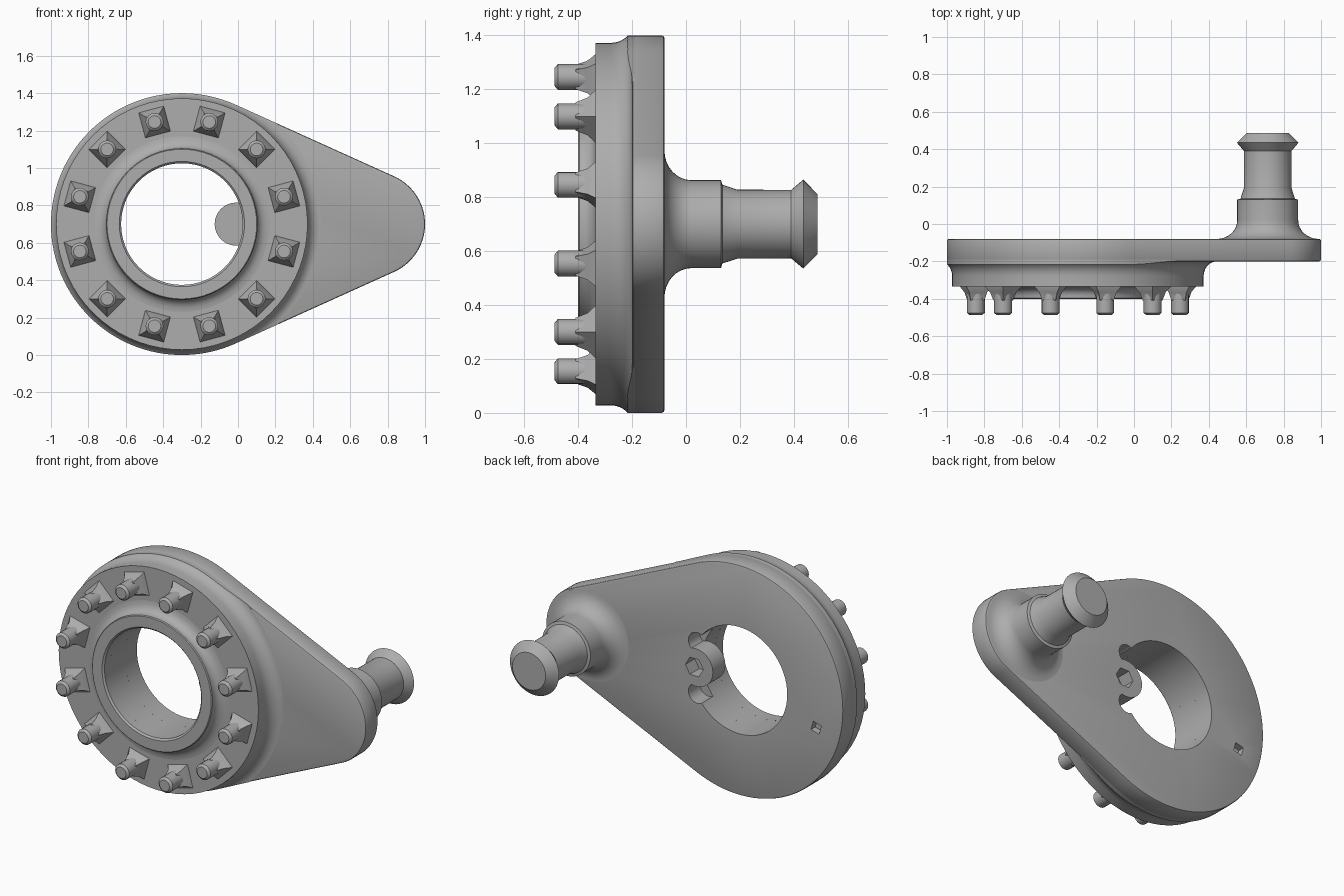
import bpy, bmesh
from math import sin, cos, pi, acos, radians

cube = bpy.data.objects.get("Cube")
if cube:
    bpy.data.objects.remove(cube, do_unlink=True)

grey = bpy.data.materials.new("plain_grey")
grey.use_nodes = True
colour = (0.42, 0.42, 0.42, 1)
grey.diffuse_color = colour
grey.node_tree.nodes["Principled BSDF"].inputs["Base Color"].default_value = colour

MID = 0.70           # height of both axes
HUB_X, HUB_R = -0.30, 0.70
PIN_X, PIN_R = 0.72, 0.28
BACK, FACE, RIM = -0.08, -0.20, -0.335


def finish(name, bm):
    bmesh.ops.remove_doubles(bm, verts=bm.verts, dist=1e-5)
    bmesh.ops.recalc_face_normals(bm, faces=bm.faces)
    mesh = bpy.data.meshes.new(name)
    bm.to_mesh(mesh)
    bm.free()
    obj = bpy.data.objects.new(name, mesh)
    obj.data.materials.append(grey)
    bpy.context.collection.objects.link(obj)
    return obj


def lathe(name, profile, x, z, sides, ring=False, turn=0.0):
    """Revolve (radius, y) points about an axis parallel to y."""
    bm = bmesh.new()
    rows = [[bm.verts.new((x + r * cos(turn + 2 * pi * i / sides), y,
                           z + r * sin(turn + 2 * pi * i / sides)))
             for i in range(sides)] for r, y in profile]
    pairs = list(zip(rows, rows[1:]))
    if ring:
        pairs.append((rows[-1], rows[0]))
    else:
        bm.faces.new(rows[0])
        bm.faces.new(rows[-1])
    for a, b in pairs:
        for i in range(sides):
            j = (i + 1) % sides
            bm.faces.new((a[i], a[j], b[j], b[i]))
    return finish(name, bm)


def teardrop(name, y0, y1):
    """Big and small circle joined by their tangents, extruded along y."""
    phi = acos((HUB_R - PIN_R) / (PIN_X - HUB_X))
    pts = []
    for cx, r, start, end, n in ((HUB_X, HUB_R, phi, 2 * pi - phi, 72),
                                 (PIN_X, PIN_R, -phi, phi, 28)):
        for i in range(n + 1):
            a = start + (end - start) * i / n
            pts.append((cx + r * cos(a), MID + r * sin(a)))
    bm = bmesh.new()
    front = [bm.verts.new((x, y0, z)) for x, z in pts]
    back = [bm.verts.new((x, y1, z)) for x, z in pts]
    bm.faces.new(front)
    bm.faces.new(back)
    for i in range(len(pts)):
        j = (i + 1) % len(pts)
        bm.faces.new((front[i], front[j], back[j], back[i]))
    return finish(name, bm)


def apply(obj, mod):
    bpy.ops.object.select_all(action='DESELECT')
    bpy.context.view_layer.objects.active = obj
    obj.select_set(True)
    bpy.ops.object.modifier_apply(modifier=mod.name)


def boolean(obj, tool, operation):
    mod = obj.modifiers.new("bool", 'BOOLEAN')
    mod.operation, mod.object, mod.solver = operation, tool, 'EXACT'
    apply(obj, mod)
    bpy.data.objects.remove(tool, do_unlink=True)


def rod(r, y0, y1, x, z, sides=32, turn=0.0):
    return lathe("tool", [(r, y0), (r, y1)], x, z, sides, turn=turn)


def fillet(r, size, y, rise, n=8):
    """Concave quarter round from a flat at y up to a shaft of radius r."""
    return [(r + size * (1 - sin(pi / 2 * i / n)), y + rise * (1 - cos(pi / 2 * i / n)))
            for i in range(n + 1)]


parts = []

# Arm plate with softened edges, bore, relief pockets and socket boss
plate = teardrop("arm_plate", FACE, BACK)
bev = plate.modifiers.new("bevel", 'BEVEL')
bev.width, bev.segments, bev.angle_limit = 0.01, 2, radians(50)
apply(plate, bev)
boolean(plate, rod(0.325, -0.5, 0.1, HUB_X, MID, 64), 'DIFFERENCE')
for side in (-1, 1):
    boolean(plate, rod(0.06, -0.19, 0.1, -0.02, MID + side * 0.155, 24), 'DIFFERENCE')
boolean(plate, rod(0.115, FACE, BACK, -0.01, MID), 'UNION')
boolean(plate, rod(0.06, -0.17, 0.1, 0.0, MID, 6), 'DIFFERENCE')
boolean(plate, rod(0.04, -0.12, 0.1, -0.82, 0.55, 4, radians(60)), 'DIFFERENCE')
parts.append(plate)

# Raised disc flaring into the plate, trimmed to the plate outline
flare = fillet(0.672, 0.07, FACE, -0.08)
disc = lathe("raised_disc", [(0.325, FACE + 0.01), (0.742, FACE + 0.01)] + flare
             + [(0.672, RIM), (0.325, RIM)], HUB_X, MID, 72, ring=True)
boolean(disc, teardrop("tool", -0.6, 0.1), 'INTERSECT')
parts.append(disc)

# Hub collar around the bore
collar = [(0.325, RIM + 0.02), (0.47, RIM + 0.02)] + fillet(0.405, 0.065, RIM, -0.05, 5)
collar += [(0.405, -0.395), (0.40, -0.40), (0.335, -0.40), (0.325, -0.39)]
parts.append(lathe("hub_collar", collar, HUB_X, MID, 64, ring=True))

# Ring of pegs, each on a square flared foot
for k in range(12):
    a = radians(15 + 30 * k)
    x, z = HUB_X + 0.565 * cos(a), MID + 0.565 * sin(a)
    parts.append(lathe(f"peg_{k + 1}", [(0.048, RIM + 0.02), (0.048, -0.475),
                                        (0.034, -0.487)], x, z, 16))
    parts.append(lathe(f"peg_foot_{k + 1}", [(0.1, RIM + 0.01), (0.098, RIM),
                                             (0.07, -0.365), (0.052, -0.41)],
                       x, z, 4, turn=a + pi / 4))

# Handle pin with filleted base, shoulder, neck and flared head
pin = [(0.273, BACK - 0.02)] + fillet(0.163, 0.11, BACK, 0.1)
pin += [(0.163, 0.13), (0.146, 0.135), (0.128, 0.19), (0.127, 0.39),
        (0.165, 0.435), (0.112, 0.487)]
parts.append(lathe("handle_pin", pin, PIN_X - 0.005, MID, 48))

bpy.ops.object.select_all(action='DESELECT')
for obj in parts:
    obj.select_set(True)
bpy.context.view_layer.objects.active = parts[0]
bpy.ops.object.shade_smooth_by_angle(angle=radians(30))
